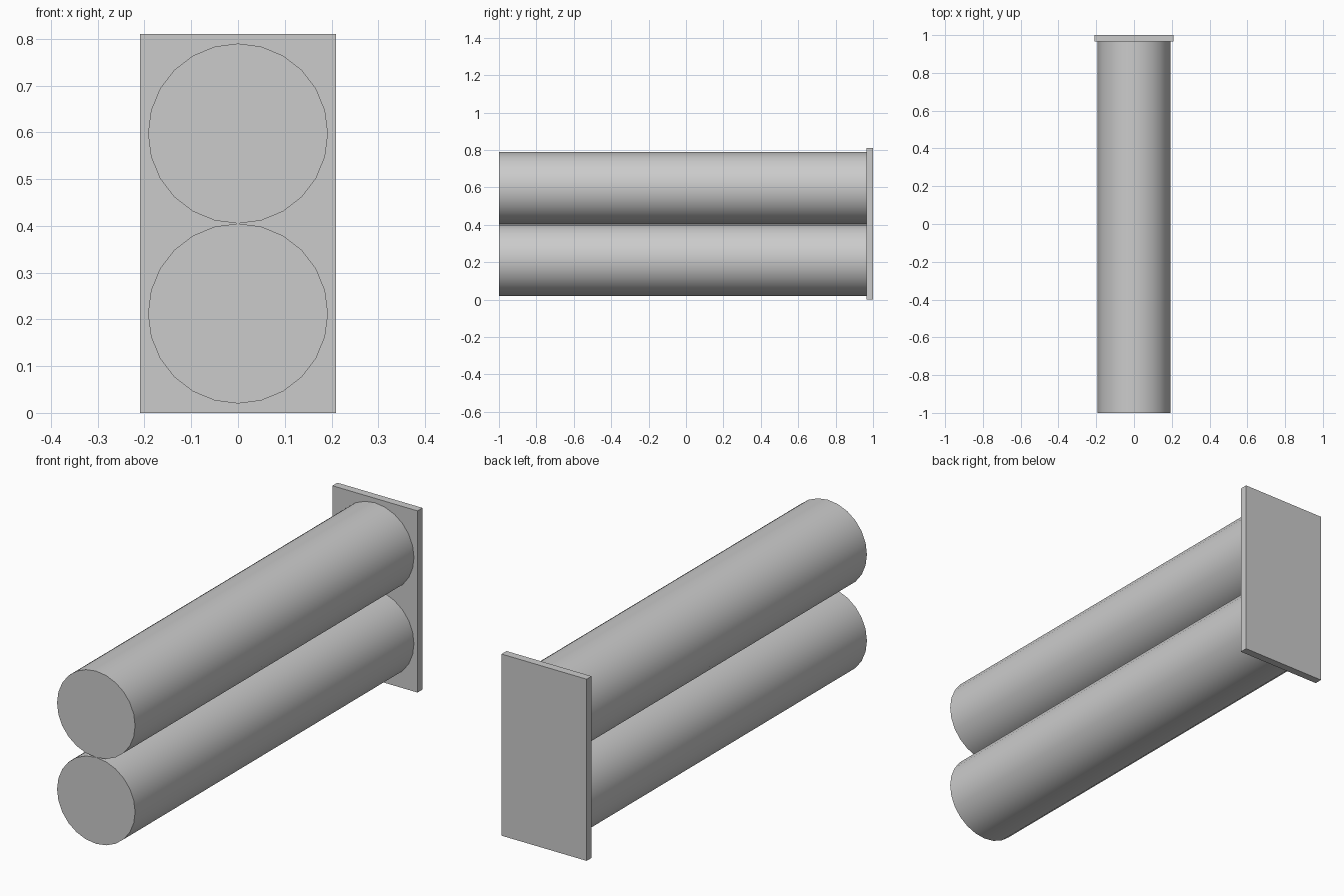
import bpy
import math

# Remove the default cube
cube = bpy.data.objects.get("Cube")
if cube:
    bpy.data.objects.remove(cube, do_unlink=True)

# Single plain grey
grey = bpy.data.materials.new("plain_grey")
grey.use_nodes = True
colour = (0.6, 0.6, 0.6, 1)
grey.diffuse_color = colour
grey.node_tree.nodes["Principled BSDF"].inputs["Base Color"].default_value = colour

RADIUS = 0.1925
PLATE_HEIGHT = 0.81
PLATE_THICKNESS = 0.035
MID_Z = PLATE_HEIGHT / 2


def finish(name):
    obj = bpy.context.object
    obj.name = name
    obj.data.materials.append(grey)
    bpy.ops.object.transform_apply(location=False, rotation=True, scale=True)
    return obj


# Back plate
bpy.ops.mesh.primitive_cube_add(size=1, location=(0, 1 - PLATE_THICKNESS / 2, MID_Z))
bpy.context.object.scale = (0.42, PLATE_THICKNESS, PLATE_HEIGHT)
finish("back_plate")

# Two stacked tubes, touching along the middle and ending on the plate
length = 2 - PLATE_THICKNESS
for name, side in (("lower_tube", -1), ("upper_tube", 1)):
    bpy.ops.mesh.primitive_cylinder_add(
        vertices=24, radius=RADIUS, depth=length,
        location=(0, -PLATE_THICKNESS / 2, MID_Z + side * RADIUS),
        rotation=(math.pi / 2, 0, 0))
    finish(name)
    bpy.ops.object.shade_smooth_by_angle(angle=math.radians(30))
